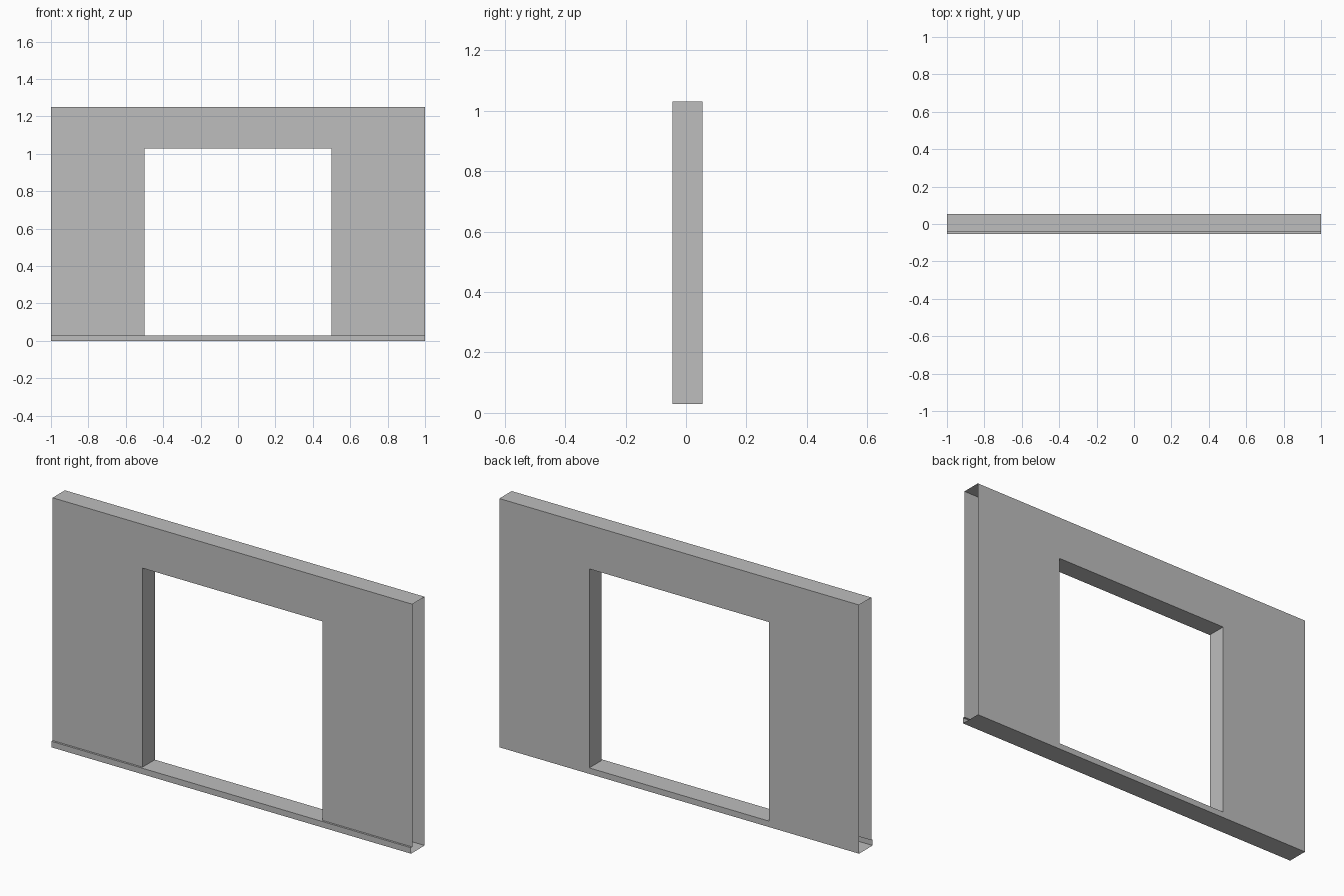
import bpy
import bmesh

# Remove the default cube
cube = bpy.data.objects.get("Cube")
if cube:
    bpy.data.objects.remove(cube, do_unlink=True)

# Main sizes
HALF_LENGTH, HEIGHT = 1.0, 1.25
BACK, FRONT, LEDGE = 0.054, -0.044, -0.054
SILL, HEAD, HALF_OPENING = 0.03, 1.03, 0.5

# Single plain colour
grey = bpy.data.materials.new("plain grey")
grey.use_nodes = True
colour = (0.515, 0.515, 0.515, 1)
grey.diffuse_color = colour
grey.node_tree.nodes["Principled BSDF"].inputs["Base Color"].default_value = colour

bm = bmesh.new()

# Hollow wall section with a small ledge at the front foot, open at both ends
section = [
    (BACK, 0), (LEDGE, 0), (LEDGE, SILL), (FRONT, SILL), (FRONT, HEAD),
    (FRONT, HEIGHT), (BACK, HEIGHT), (BACK, HEAD), (BACK, SILL),
]
stations = [-HALF_LENGTH, -HALF_OPENING, HALF_OPENING, HALF_LENGTH]
rings = [[bm.verts.new((x, y, z)) for y, z in section] for x in stations]
opening = {(FRONT, SILL), (BACK, HEAD)}   # section points where the opening rows start
for bay, (a, b) in enumerate(zip(rings, rings[1:])):
    for i, point in enumerate(section):
        j = (i + 1) % len(section)
        if not (bay == 1 and point in opening):
            bm.faces.new((a[i], a[j], b[j], b[i]))

# Sill, head and jambs lining the opening through the wall
def opening_corners(y):
    low, high = section.index((y, SILL)), section.index((y, HEAD))
    return [rings[1][low], rings[2][low], rings[2][high], rings[1][high]]

near, far = opening_corners(FRONT), opening_corners(BACK)
for i in range(4):
    j = (i + 1) % 4
    bm.faces.new((near[i], near[j], far[j], far[i]))

bmesh.ops.recalc_face_normals(bm, faces=bm.faces)

# Make sure the surfaces face outwards
top = max(bm.faces, key=lambda f: f.calc_center_median().z)
if top.normal.z < 0:
    bmesh.ops.reverse_faces(bm, faces=bm.faces)

mesh = bpy.data.meshes.new("wall_with_opening")
bm.to_mesh(mesh)
bm.free()
mesh.materials.append(grey)
wall = bpy.data.objects.new("wall_with_opening", mesh)
bpy.context.collection.objects.link(wall)
